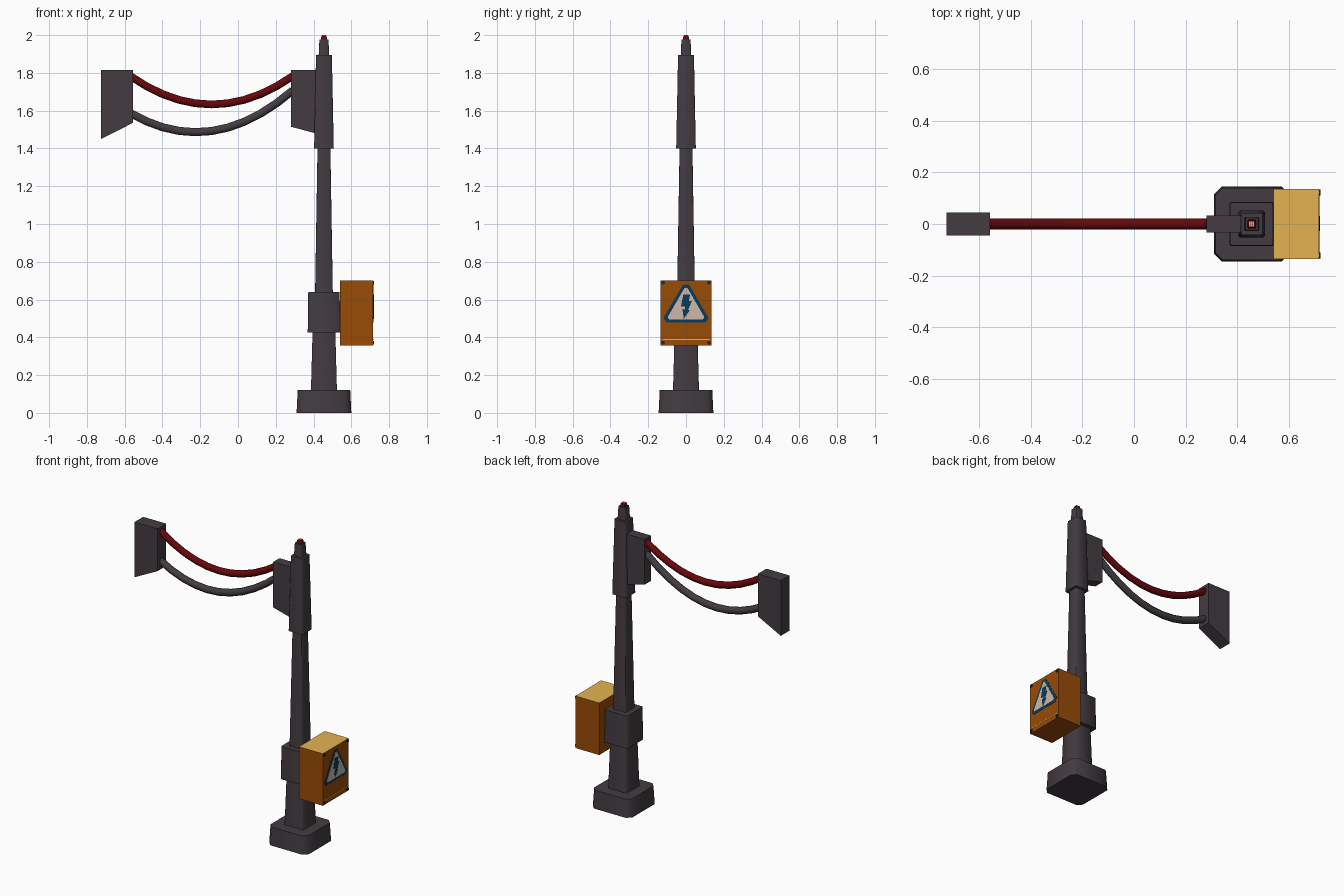
import bpy, bmesh, math
from mathutils import Vector

if "Cube" in bpy.data.objects:
    bpy.data.objects.remove(bpy.data.objects["Cube"])

PX = 0.455  # pole axis


def mat(name, r, g, b):
    m = bpy.data.materials.new(name)
    m.diffuse_color = (r, g, b, 1)
    m.use_nodes = True
    m.node_tree.nodes["Principled BSDF"].inputs["Base Color"].default_value = m.diffuse_color
    return m


GREY = mat("dark_grey", 0.056, 0.045, 0.054)
RED = mat("deep_red", 0.14, 0.002, 0.003)
ORANGE = mat("burnt_orange", 0.32, 0.072, 0.002)
TAN = mat("tan", 0.78, 0.45, 0.085)
CREAM = mat("cream", 0.62, 0.48, 0.39)
BLUE = mat("dark_blue", 0.002, 0.045, 0.115)
BLACK = mat("screw_black", 0.02, 0.018, 0.02)


def finish(name, bm, *mats):
    bmesh.ops.recalc_face_normals(bm, faces=bm.faces)
    me = bpy.data.meshes.new(name)
    bm.to_mesh(me)
    bm.free()
    ob = bpy.data.objects.new(name, me)
    bpy.context.collection.objects.link(ob)
    for m in mats:
        me.materials.append(m)
    return ob


def smooth(ob, degrees):
    bpy.ops.object.select_all(action='DESELECT')
    ob.select_set(True)
    bpy.context.view_layer.objects.active = ob
    bpy.ops.object.shade_smooth_by_angle(angle=math.radians(degrees))
    return ob


def loft(name, rings, *mats):
    """Skin a list of closed rings and cap both ends."""
    bm = bmesh.new()
    vs = [[bm.verts.new(p) for p in r] for r in rings]
    n = len(vs[0])
    for a, b in zip(vs, vs[1:]):
        for i in range(n):
            j = (i + 1) % n
            bm.faces.new((a[i], a[j], b[j], b[i]))
    bm.faces.new(vs[0])
    bm.faces.new(vs[-1])
    return finish(name, bm, *mats)


def post(name, levels, material, chamfer=0.18):
    """Chamfered square column; levels are (z, half width)."""
    rings = []
    for z, h in levels:
        c = h * (1 - chamfer)
        xy = [(h, -c), (h, c), (c, h), (-c, h), (-h, c), (-h, -c), (-c, -h), (c, -h)]
        rings.append([(PX + x, y, z) for x, y in xy])
    return smooth(loft(name, rings, material), 50)


def slab(name, xz, half_y, *mats):
    """Front-view outline pulled along y."""
    return loft(name, [[(x, y, z) for x, z in xz] for y in (-half_y, half_y)], *mats)


def plate(name, yz, x0, x1, material):
    """Outline on the box door pulled along x."""
    return loft(name, [[(x, y, z) for y, z in yz] for x in (x0, x1)], material)


def cable(name, z0, z1, sag, radius, material, segs=10, sides=8):
    x0, x1 = -0.57, 0.29
    pts = [Vector((x0 + (x1 - x0) * t, 0, z0 + (z1 - z0) * t - 4 * sag * t * (1 - t)))
           for t in (i / segs for i in range(segs + 1))]
    rings = []
    for i, p in enumerate(pts):
        d = (pts[min(i + 1, segs)] - pts[max(i - 1, 0)]).normalized()
        up = Vector((-d.z, 0, d.x))
        angles = [2 * math.pi * (k + 0.5) / sides for k in range(sides)]
        rings.append([p + radius * (up * math.sin(a) + Vector((0, math.cos(a), 0))) for a in angles])
    return smooth(loft(name, rings, material), 60)


# pole stack
post("base", [(0, 0.145), (0.12, 0.139)], GREY, 0.2)
post("lower_pole", [(0.11, 0.069), (0.44, 0.060)], GREY, 0.06)
post("pole_clamp", [(0.425, 0.086), (0.64, 0.083)], GREY, 0.08)
post("upper_pole", [(0.63, 0.047), (1.41, 0.034)], GREY, 0.06)
post("pole_head", [(1.40, 0.052), (1.895, 0.042)], GREY, 0.12)
post("pole_cap", [(1.89, 0.028), (1.978, 0.024)], GREY, 0.1)
post("lamp_tip", [(1.97, 0.018), (1.998, 0.013)], RED, 0.1)
for i in (-1, 0, 1):
    x = PX + i * 0.007
    slab("lamp_stripe", [(x - 0.0025, 1.996), (x + 0.0025, 1.996), (x + 0.0025, 2.0), (x - 0.0025, 2.0)], 0.010, CREAM)

# cable holders
slab("pole_bracket", [(0.28, 1.515), (0.43, 1.475), (0.43, 1.815), (0.28, 1.815)], 0.033, GREY)
slab("end_bracket", [(-0.725, 1.45), (-0.557, 1.535), (-0.557, 1.815), (-0.725, 1.815)], 0.045, GREY)

# hanging cables
cable("red_cable", 1.783, 1.783, 0.15, 0.022, RED)
cable("grey_cable", 1.587, 1.707, 0.155, 0.023, GREY)

# electric box with a pale lid
box = slab("electric_box", [(0.54, 0.358), (0.715, 0.358), (0.715, 0.702), (0.54, 0.702)], 0.135, ORANGE, TAN)
for f in box.data.polygons:
    f.material_index = 1 if f.normal.z > 0.5 else 0
plate("door_line", [(-0.125, 0.386), (0.125, 0.386), (0.125, 0.391), (-0.125, 0.391)], 0.713, 0.7165, TAN)

# corner screws
for y in (-0.122, 0.122):
    for z in (0.372, 0.690):
        ring = [(y + 0.011 * math.cos(k * math.pi / 3), z + 0.011 * math.sin(k * math.pi / 3)) for k in range(6)]
        plate("door_screw", ring, 0.712, 0.720, BLACK)


# warning sign: triangle with cut corners, pale field, bolt
def triangle(half, z0, z1, cut):
    c = [Vector((-half, z0)), Vector((half, z0)), Vector((0, z1))]
    out = []
    for i in range(3):
        for o in (c[i - 1], c[(i + 1) % 3]):
            out.append(tuple(c[i].lerp(o, cut)))
    # corner order: keep the outline running one way round
    return out


plate("sign_border", triangle(0.134, 0.478, 0.706, 0.11), 0.713, 0.7165, BLUE)
plate("sign_field", triangle(0.104, 0.495, 0.675, 0.07), 0.714, 0.718, CREAM)
bolt = [(-0.014, 0.627), (0.022, 0.627), (0.015, 0.592), (0.031, 0.592), (0.011, 0.545),
        (0.020, 0.543), (-0.012, 0.498), (-0.019, 0.550), (-0.007, 0.547), (-0.004, 0.562), (-0.027, 0.562)]
plate("sign_bolt", bolt, 0.715, 0.7195, BLUE)
